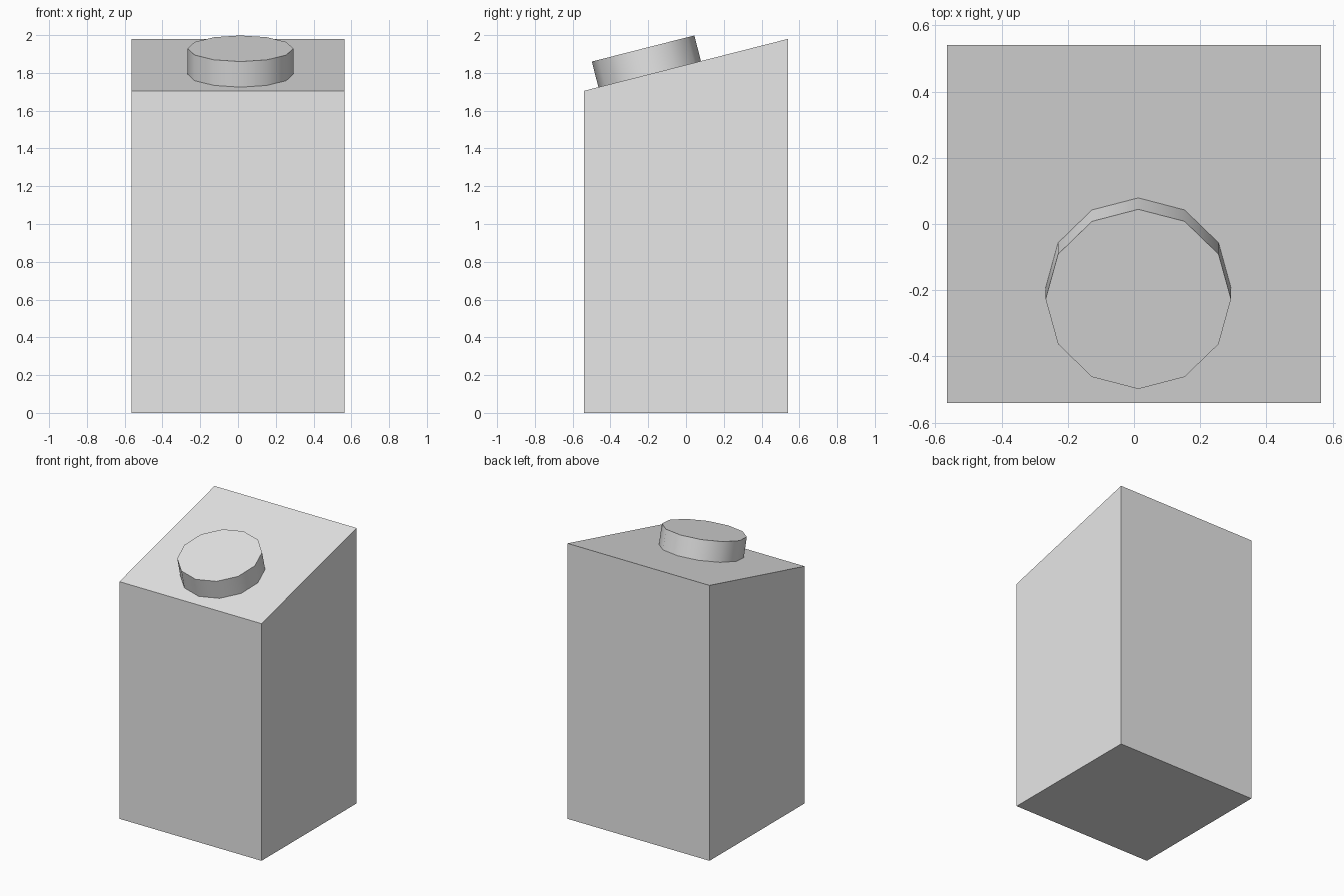
import bpy, bmesh, math
from mathutils import Vector

cube = bpy.data.objects.get("Cube")
if cube:
    bpy.data.objects.remove(cube, do_unlink=True)

# Light grey material for the whole model
grey = bpy.data.materials.new("light_grey")
grey.use_nodes = True
grey.diffuse_color = (0.8, 0.8, 0.8, 1)
grey.node_tree.nodes["Principled BSDF"].inputs["Base Color"].default_value = (0.8, 0.8, 0.8, 1)

HALF_X, HALF_Y = 0.565, 0.54
FRONT_Z, BACK_Z = 1.705, 1.98
tilt = math.atan2(BACK_Z - FRONT_Z, 2 * HALF_Y)

# Body: side profile with a sloped top, extruded across the width
bm = bmesh.new()
profile = [(-HALF_Y, 0), (HALF_Y, 0), (HALF_Y, BACK_Z), (-HALF_Y, FRONT_Z)]
side = bm.faces.new([bm.verts.new((-HALF_X, y, z)) for y, z in profile])
extruded = bmesh.ops.extrude_face_region(bm, geom=[side])["geom"]
bmesh.ops.translate(bm, vec=(2 * HALF_X, 0, 0),
                    verts=[v for v in extruded if isinstance(v, bmesh.types.BMVert)])
bmesh.ops.recalc_face_normals(bm, faces=bm.faces)
mesh = bpy.data.meshes.new("sloped_body")
bm.to_mesh(mesh)
bm.free()
body = bpy.data.objects.new("sloped_body", mesh)
bpy.context.collection.objects.link(body)
mesh.materials.append(grey)

# Button: twelve-sided disc standing square to the slope
depth = 0.145
normal = Vector((0, -math.sin(tilt), math.cos(tilt)))
top_centre = Vector((0.013, -0.227, 1.929))
bpy.ops.mesh.primitive_cylinder_add(vertices=12, radius=0.28, depth=depth,
                                    location=top_centre - normal * depth / 2,
                                    rotation=(tilt, 0, 0))
button = bpy.context.object
button.name = "round_button"
button.data.materials.append(grey)
bpy.ops.object.shade_smooth_by_angle(angle=math.radians(40))
